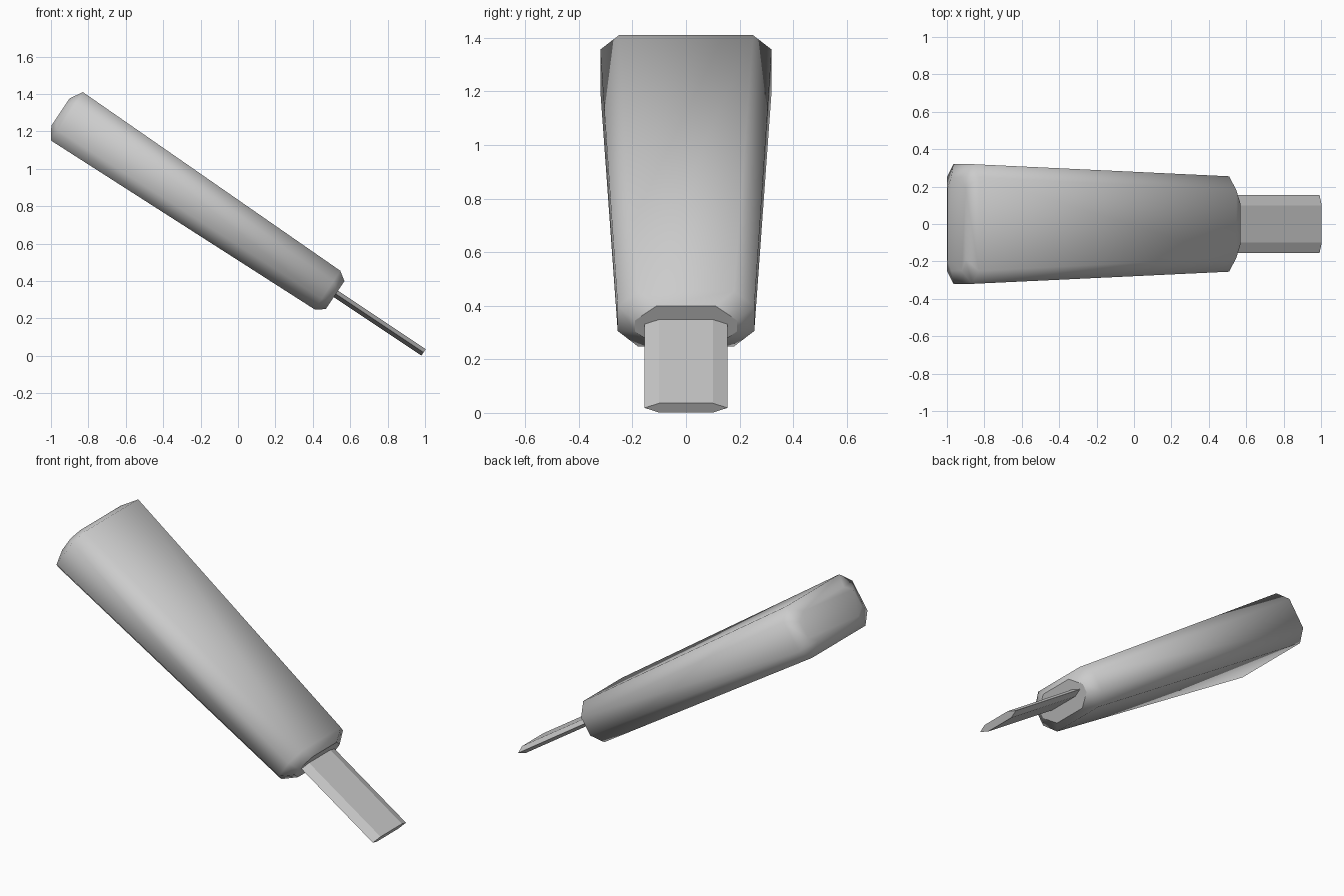
import bpy, bmesh, math
from mathutils import Matrix

cube = bpy.data.objects.get("Cube")
if cube:
    bpy.data.objects.remove(cube, do_unlink=True)

TILT = Matrix.Rotation(math.radians(33.7), 4, 'Y')

grey = bpy.data.materials.new("plain_grey")
grey.use_nodes = True
COLOUR = (0.6, 0.6, 0.6, 1)
grey.diffuse_color = COLOUR
grey.node_tree.nodes["Principled BSDF"].inputs["Base Color"].default_value = COLOUR


def octagon(u, flat, side, high, low):
    """Chamfered rectangle across the long axis at distance u."""
    quarter = [(side, low), (flat, high)]
    pts = quarter + [(-y, z) for y, z in reversed(quarter)]
    pts += [(-y, -z) for y, z in pts]
    return [(u, y, z) for y, z in pts]


def hexagon(u, flat, side, high):
    """Flat bar section with pointed edges."""
    pts = [(side, 0), (flat, high), (-flat, high)]
    pts += [(-y, -z) for y, z in pts]
    return [(u, y, z) for y, z in pts]


def loft(name, rings, lift):
    """Skin the rings, cap both ends, then tilt the part into place."""
    bm = bmesh.new()
    loops = [[bm.verts.new(p) for p in ring] for ring in rings]
    count = len(loops[0])
    for a, b in zip(loops, loops[1:]):
        for i in range(count):
            j = (i + 1) % count
            bm.faces.new((a[i], a[j], b[j], b[i]))
    bm.faces.new(loops[0])
    bm.faces.new(loops[-1])
    bmesh.ops.recalc_face_normals(bm, faces=bm.faces)
    bm.transform(TILT @ Matrix.Translation((0, 0, lift)))
    mesh = bpy.data.meshes.new(name)
    bm.to_mesh(mesh)
    bm.free()
    mesh.materials.append(grey)
    obj = bpy.data.objects.new(name, mesh)
    bpy.context.collection.objects.link(obj)
    return obj


# Tapered grip with bevelled ends
handle = loft("handle", [
    octagon(-1.513, 0.19, 0.25, 0.088, 0.05),
    octagon(-1.472, 0.25, 0.32, 0.155, 0.09),
    octagon(0.203, 0.18, 0.255, 0.124, 0.055),
    octagon(0.252, 0.11, 0.19, 0.09, 0.025),
], 0.558)
bpy.ops.object.select_all(action='DESELECT')
handle.select_set(True)
bpy.context.view_layer.objects.active = handle
bpy.ops.object.shade_smooth_by_angle(angle=math.radians(62))
handle.data.polygons[-1].use_smooth = False

# Flat bar running out of the front of the grip
loft("blade", [
    hexagon(0.2, 0.1, 0.155, 0.021),
    hexagon(0.815, 0.1, 0.155, 0.021),
], 0.566)
